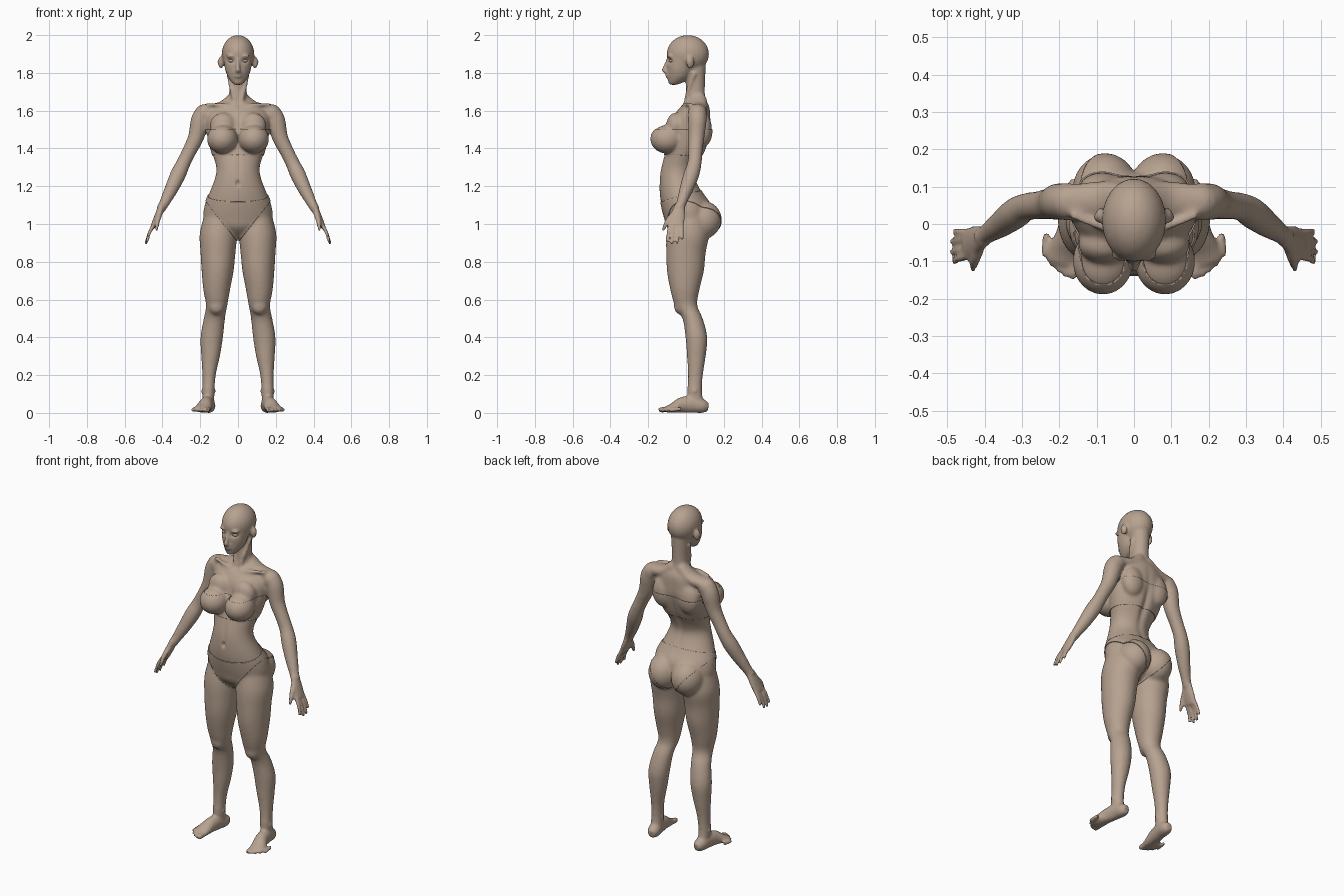
import bpy, bmesh, math
from mathutils import Vector, Matrix

old = bpy.data.objects.get("Cube")
if old:
    bpy.data.objects.remove(old)

skin = bpy.data.materials.new("warm_tan")
skin.use_nodes = True
TAN = (0.47, 0.36, 0.28, 1)
skin.diffuse_color = TAN
skin.node_tree.nodes["Principled BSDF"].inputs["Base Color"].default_value = TAN

X, Y, Z = Vector((1, 0, 0)), Vector((0, 1, 0)), Vector((0, 0, 1))
VOXEL = 0.007
bm = bmesh.new()


def spline(a, b, c, d, t):
    """Catmull-Rom blend of four tuples."""
    return [0.5 * (2*q + (r - p)*t + (2*p - 5*q + 4*r - s)*t*t + (3*q - p - 3*r + s)*t**3)
            for p, q, r, s in zip(a, b, c, d)]


def loft(path, across=X, level=False, sides=(1,), steps=4, n=24):
    """Smooth tube through (x, y, z, radius across, radius other way) points."""
    ext = [path[0]] + list(path) + [path[-1]]
    pts = [spline(*ext[i:i + 4], k / steps) for i in range(len(path) - 1) for k in range(steps)]
    pts.append(path[-1])
    for side in sides:
        rings = []
        for i, p in enumerate(pts):
            a, b = pts[max(i - 1, 0)], pts[min(i + 1, len(pts) - 1)]
            along = Z if level else (Vector(b[:3]) - Vector(a[:3])).normalized()
            u = (across - along * across.dot(along)).normalized()
            v = along.cross(u)
            ring = []
            for k in range(n):
                t = math.tau * k / n
                co = Vector(p[:3]) + u * p[3] * math.cos(t) + v * p[4] * math.sin(t)
                ring.append(bm.verts.new((co.x * side, co.y, co.z)))
            rings.append(ring)
        for lo, hi in zip(rings, rings[1:]):
            for k in range(n):
                bm.faces.new((lo[k], lo[k - 1], hi[k - 1], hi[k]))
        bm.faces.new(rings[0])
        bm.faces.new(rings[-1])


def blob(centre, radii, sides=(1,), target=None):
    """Ellipsoid, optionally on both sides."""
    for s in sides:
        m = Matrix.Translation((centre[0] * s, centre[1], centre[2])) @ Matrix.Diagonal((*radii, 1))
        bmesh.ops.create_uvsphere(target or bm, u_segments=24, v_segments=16, radius=1, matrix=m)


def make_object(name, mesh):
    obj = bpy.data.objects.new(name, mesh)
    bpy.context.collection.objects.link(obj)
    mesh.materials.clear()
    mesh.materials.append(skin)
    return obj


BOTH = (1, -1)

# torso: height, half width, front, back
torso = [(.93, .05, -.04, .06), (.98, .14, -.095, .11), (1.03, .182, -.112, .13),
         (1.1, .177, -.13, .13), (1.17, .15, -.14, .085), (1.25, .12, -.14, .048),
         (1.31, .117, -.13, .06), (1.4, .145, -.105, .105), (1.5, .165, -.085, .13),
         (1.57, .165, -.065, .13), (1.62, .13, -.03, .125), (1.65, .07, .0, .11)]
loft([(0, (f + b) / 2, z, w, (b - f) / 2) for z, w, f, b in torso], level=True, n=32)
blob((.078, .087, 1.02), (.088, .1, .1), BOTH)        # buttocks
blob((.083, -.1, 1.45), (.078, .086, .074), BOTH)     # bust
blob((.08, -.055, 1.52), (.07, .05, .07), BOTH)       # upper chest
blob((.18, .06, 1.585), (.046, .052, .05), BOTH)      # shoulder caps
blob((.085, .09, 1.5), (.065, .048, .09), BOTH)       # shoulder blades
loft([(.02, .07, 1.67, .04, .03), (.09, .065, 1.615, .05, .032), (.18, .06, 1.6, .045, .035)],
     Y, sides=BOTH)                                   # shoulder slopes
loft([(.015, -.012, 1.62, .01, .01), (.08, -.01, 1.63, .01, .01), (.17, .025, 1.635, .01, .01)],
     Y, sides=BOTH)                                   # collar bones

# neck
loft([(0, .055, 1.58, .065, .06), (0, .052, 1.66, .052, .052), (0, .05, 1.72, .046, .05),
      (0, .05, 1.84, .052, .055)], level=True)
loft([(.012, -.006, 1.63, .011, .011), (.03, .01, 1.7, .012, .012), (.05, .045, 1.8, .012, .012)],
     sides=BOTH)

# head: skull, face, nose, lips, brows, ears
blob((0, .01, 1.9), (.086, .112, .1))
loft([(0, -.068, 1.737, .02, .02), (0, -.05, 1.755, .038, .045), (0, -.035, 1.785, .057, .064),
      (0, -.025, 1.83, .07, .077), (0, -.012, 1.88, .078, .088), (0, 0, 1.93, .07, .09)], level=True)
loft([(0, -.094, 1.875, .009, .008), (0, -.108, 1.84, .009, .01), (0, -.116, 1.815, .014, .012),
      (0, -.104, 1.806, .016, .008)])
for z in (1.794, 1.781):
    blob((0, -.094, z), (.024, .016, .007))
blob((.034, -.084, 1.888), (.028, .016, .009), BOTH)
blob((.09, .022, 1.855), (.013, .021, .033), BOTH)

# legs and kneecaps
loft([(.098, .01, 1.05, .08, .095), (.104, .01, .95, .099, .113), (.106, .0, .85, .093, .105),
      (.108, -.003, .75, .085, .098), (.113, -.006, .65, .071, .077), (.113, .0, .57, .057, .06),
      (.125, .035, .5, .057, .054), (.139, .055, .4, .06, .058), (.145, .055, .3, .05, .05),
      (.153, .05, .2, .036, .04), (.157, .046, .1, .032, .039), (.155, .06, .03, .03, .045)],
     level=True, sides=BOTH)
blob((.113, -.03, .565), (.042, .034, .045), BOTH)
blob((.157, .045, .115), (.04, .018, .018), BOTH)     # ankle bones

# feet and toes
loft([(.15, .118, .03, .018, .022), (.153, .09, .035, .034, .036), (.16, .04, .045, .035, .045),
      (.17, -.02, .042, .036, .042), (.184, -.07, .026, .044, .026), (.192, -.105, .018, .044, .016)],
     sides=BOTH)
for i in range(5):
    r = .015 if i == 0 else .0105
    x, y = .16 + .0185 * i, -.14 + .0035 * i * i
    loft([(x, y + .06, .02, r, r), (x + .003, y + .01, .016, r, r), (x + .004, y - .004, .012, r * .7, r * .7)],
         sides=BOTH, n=12)

# arms
arm = [(.175, .06, 1.6, .045), (.2, .06, 1.55, .05), (.222, .055, 1.46, .043), (.258, .05, 1.385, .038),
       (.29, .045, 1.32, .038), (.318, .028, 1.26, .042), (.355, .0, 1.18, .036),
       (.39, -.025, 1.11, .027), (.407, -.035, 1.08, .026)]
loft([(*p, p[3]) for p in arm], Y, sides=BOTH)

# hands: palm, fingers, thumb
loft([(.4, -.032, 1.1, .027, .02), (.425, -.045, 1.04, .04, .018), (.45, -.053, .985, .042, .014)],
     Y, sides=BOTH)
for base, tip, x, z in ((-.085, -.102, .482, .905), (-.065, -.076, .489, .892),
                        (-.042, -.047, .489, .896), (-.022, -.02, .48, .918)):
    loft([(.443, base, 1.0, .011, .011), (.468, (base + tip) / 2, .955, .0095, .0095),
          (x, tip, z, .008, .008)], Y, sides=BOTH, n=12)
loft([(.41, -.05, 1.07, .016, .016), (.425, -.095, 1.02, .014, .014), (.432, -.122, .965, .008, .008)],
     Y, sides=BOTH, n=12)

# fuse the parts into one skin
bmesh.ops.recalc_face_normals(bm, faces=bm.faces)
mesh = bpy.data.meshes.new("body")
bm.to_mesh(mesh)
bm.free()
body = make_object("body", mesh)
fuse = body.modifiers.new("fuse", "REMESH")
fuse.mode = "VOXEL"
fuse.voxel_size = VOXEL
fused = bpy.data.meshes.new_from_object(body.evaluated_get(bpy.context.evaluated_depsgraph_get()))
body.modifiers.clear()
body.data = fused

# sculpt: broad smoothing on the trunk and limbs, then soft dents
bm = bmesh.new()
bm.from_mesh(fused)
broad = [v for v in bm.verts if .14 < v.co.z < 1.7 and abs(v.co.x) < .39]
for verts, passes in ((broad, 8), (bm.verts[:], 2)):
    for _ in range(passes):
        bmesh.ops.smooth_vert(bm, verts=verts, factor=.5, use_axis_x=True, use_axis_y=True, use_axis_z=True)
dents = [((.035, -.09, 1.864), (.02, .04, .012), (0, .012, 0)),     # eye sockets
         ((.1, .018, 1.857), (.012, .01, .018), (-.006, 0, 0)),     # ears
         ((0, -.14, 1.215), (.009, .03, .013), (0, .014, 0)),       # navel
         ((0, -.13, 1.29), (.015, .05, .08), (0, .005, 0)),         # belly line
         ((0, .1, 1.36), (.02, .06, .17), (0, -.014, 0)),           # spine
         ((0, .01, 1.63), (.014, .04, .014), (0, .01, 0)),          # throat hollow
         ((.06, -.1, 1.82), (.02, .06, .02), (-.004, .003, 0))]     # cheeks
for v in bm.verts:
    for c, r, push in dents:
        d = sum(((p - q) / k) ** 2 for p, q, k in zip((abs(v.co.x), v.co.y, v.co.z), c, r))
        if d < 6:
            w = math.exp(-d)
            v.co += Vector((math.copysign(push[0], v.co.x), push[1], push[2])) * w
    v.co.z = max(v.co.z, 0)
bm.to_mesh(fused)


def garment(name, cuts):
    """Thin shell copied from the skin, trimmed by (point, outward normal) planes."""
    cloth = bm.copy()
    for point, normal in cuts:
        bmesh.ops.bisect_plane(cloth, geom=cloth.verts[:] + cloth.edges[:] + cloth.faces[:],
                               plane_co=point, plane_no=normal, clear_outer=True)
    me = bpy.data.meshes.new(name)
    cloth.to_mesh(me)
    cloth.free()
    obj = make_object(name, me)
    shell = obj.modifiers.new("shell", "SOLIDIFY")
    shell.thickness, shell.offset = .004, 1
    return obj


# bandeau and briefs
bandeau = garment("bandeau", [((0, 0, 1.5), Z), ((0, 0, 1.365), -Z), ((.172, 0, 0), X), ((-.172, 0, 0), -X)])
briefs = garment("briefs", [((0, 0, 1.155), (0, -.28, 1)), ((.03, 0, .94), (1.3, 0, -1)),
                            ((-.03, 0, .94), (-1.3, 0, -1))])
bm.free()

# eyes
eye_bm = bmesh.new()
blob((.035, -.076, 1.864), (.016, .014, .009), BOTH, eye_bm)
eye_mesh = bpy.data.meshes.new("eyes")
eye_bm.to_mesh(eye_mesh)
eye_bm.free()
eyes = make_object("eyes", eye_mesh)

for obj in (body, bandeau, briefs, eyes):
    bpy.context.view_layer.objects.active = obj
    obj.select_set(True)
bpy.ops.object.shade_smooth_by_angle(angle=math.radians(50))
